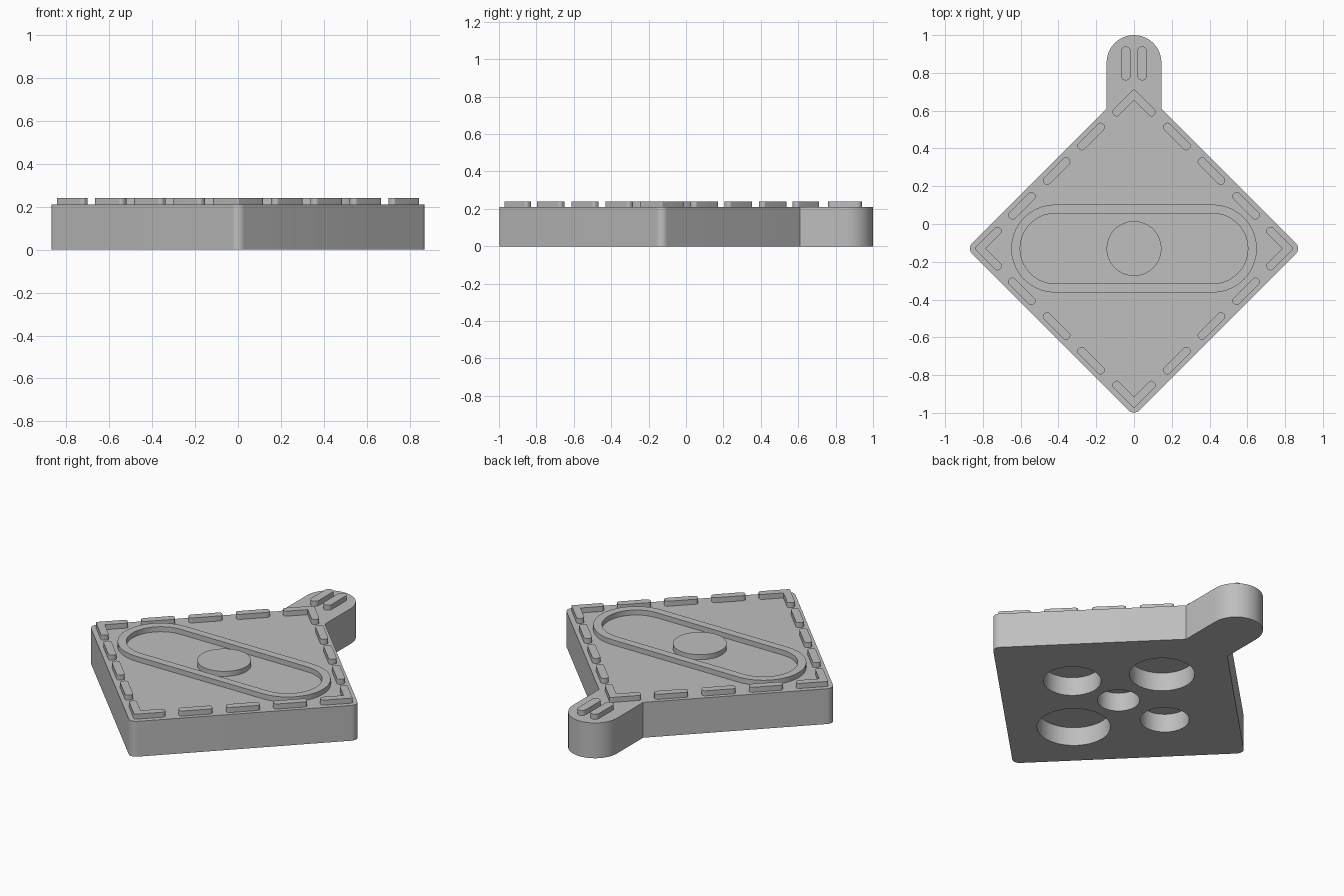
import bpy, bmesh, math
from mathutils import Vector, Matrix

cube = bpy.data.objects.get("Cube")
if cube:
    bpy.data.objects.remove(cube, do_unlink=True)

CENTRE_Y = -0.13      # middle of the diamond plate
BASE_TOP = 0.21
RELIEF_TOP = 0.24
SINK = 0.205          # raised parts start slightly inside the plate

grey = bpy.data.materials.new("light_grey")
grey.use_nodes = True
colour = (0.52, 0.52, 0.52, 1)
grey.diffuse_color = colour
grey.node_tree.nodes["Principled BSDF"].inputs["Base Color"].default_value = colour


def rounded(corners, segments=10):
    """Outline from (x, y, radius) corners, each filleted."""
    out = []
    for i, (x, y, r) in enumerate(corners):
        p = Vector((x, y))
        if r == 0:
            out.append(p)
            continue
        u = (Vector(corners[i - 1][:2]) - p).normalized()
        w = (Vector(corners[(i + 1) % len(corners)][:2]) - p).normalized()
        half = u.angle(w) / 2
        c = p + (u + w).normalized() * r / math.sin(half)
        d = r / math.tan(half)
        a, b = p + u * d - c, p + w * d - c
        turn = math.atan2(a.cross(b), a.dot(b))
        for k in range(segments + 1):
            q = c + Matrix.Rotation(turn * k / segments, 2) @ a
            if not out or (q - out[-1]).length > 1e-4:
                out.append(q)
    if (out[0] - out[-1]).length < 1e-4:
        out.pop()
    return out


def prism(name, outline, z0, z1, inner=None, offset=(0, 0), turn=0):
    """Extrude an outline; with an inner outline it becomes a ring."""
    bm = bmesh.new()

    def loop(points, z):
        return [bm.verts.new((p.x, p.y, z)) for p in points]

    def bridge(a, b):
        n = len(a)
        for i in range(n):
            j = (i + 1) % n
            bm.faces.new((a[i], a[j], b[j], b[i]))

    low, high = loop(outline, z0), loop(outline, z1)
    bridge(low, high)
    if inner:
        in_low, in_high = loop(inner, z0), loop(inner, z1)
        bridge(in_high, in_low)
        bridge(high, in_high)
        bridge(in_low, low)
    else:
        bm.faces.new(high)
        bm.faces.new(low[::-1])
    bmesh.ops.recalc_face_normals(bm, faces=bm.faces)
    bm.transform(Matrix.Translation((offset[0], offset[1] + CENTRE_Y, 0))
                 @ Matrix.Rotation(turn, 4, 'Z'))
    mesh = bpy.data.meshes.new(name)
    bm.to_mesh(mesh)
    bm.free()
    mesh.materials.append(grey)
    obj = bpy.data.objects.new(name, mesh)
    bpy.context.collection.objects.link(obj)
    return obj


def box(hx, hy, r):
    return rounded([(-hx, -hy, r), (hx, -hy, r), (hx, hy, r), (-hx, hy, r)])


def circle(r, n=64):
    return [Vector((r * math.cos(t), r * math.sin(t)))
            for t in (2 * math.pi * k / n for k in range(n))]


# Diamond plate with the rounded tab at the back
half, tab = 0.885, 0.145
plate = prism("plate", rounded([
    (0, -half, 0.04), (half, 0, 0.04), (tab, half - tab, 0), (tab, 1.13, tab),
    (-tab, 1.13, tab), (-tab, half - tab, 0), (-half, 0, 0.04)]), 0, BASE_TOP)

# Five blind round holes in the underside
holes = [(0, 0, 0.114), (0.325, 0, 0.155), (0, 0.365, 0.176),
         (0, -0.375, 0.198), (-0.325, 0, 0.132)]
cutters = []
for x, y, r in holes:
    cutter = prism("hole_cutter", circle(r), -0.1, 0.11, offset=(x, y))
    cutter.hide_render = True
    cutters.append(cutter)
    cut = plate.modifiers.new("hole", 'BOOLEAN')
    cut.operation, cut.solver, cut.object = 'DIFFERENCE', 'EXACT', cutter
graph = bpy.context.evaluated_depsgraph_get()
cut_mesh = bpy.data.meshes.new_from_object(plate.evaluated_get(graph))
plate.modifiers.clear()
plate.data = cut_mesh
for cutter in cutters:
    bpy.data.objects.remove(cutter, do_unlink=True)

parts = [plate]


def raised(name, outline, **kw):
    parts.append(prism(name, outline, SINK, RELIEF_TOP, **kw))


# Long oval rim and central disc
raised("oval_rim", box(0.65, 0.233, 0.2329), inner=box(0.603, 0.186, 0.1859))
raised("centre_disc", circle(0.145))

# Three dashes along each side and a chevron in each corner
dash = box(0.092, 0.022, 0.018)
apex, width, reach = 0.845, 0.06, 0.122
tip = reach - width / 2
chevron = rounded([
    (0, apex, 0.008), (-reach, apex - reach, 0.016),
    (-tip, apex - width - tip, 0.016), (0, apex - width, 0),
    (tip, apex - width - tip, 0.016), (reach, apex - reach, 0.016)])
for side in range(4):
    turn = side * math.pi / 2
    raised("corner_chevron", chevron, turn=turn)
    for step in (-0.183, 0, 0.183):
        spot = Matrix.Rotation(turn, 2) @ Vector((0.41 + step, 0.41 - step))
        raised("edge_dash", dash, offset=spot, turn=turn - math.pi / 4)

# Two bars on the tab
for x in (-0.043, 0.043):
    raised("tab_bar", box(0.025, 0.09, 0.0249), offset=(x, 0.98))

# Smooth curved walls, keep hard edges
bpy.ops.object.select_all(action='DESELECT')
for part in parts:
    part.select_set(True)
bpy.context.view_layer.objects.active = plate
bpy.ops.object.shade_smooth_by_angle(angle=math.radians(30))
